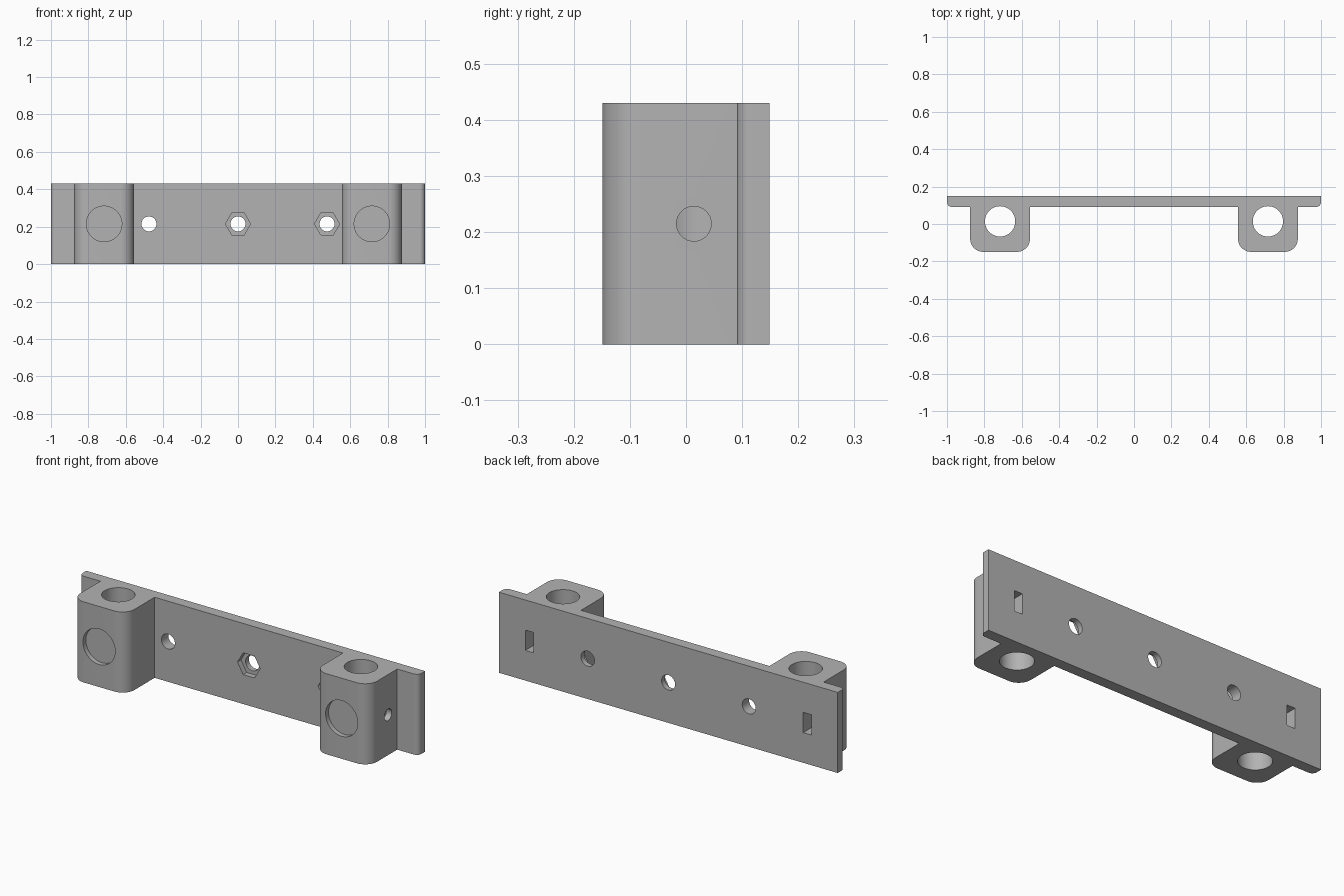
import bpy, bmesh, math
from mathutils import Matrix

cube = bpy.data.objects.get("Cube")
if cube:
    bpy.data.objects.remove(cube, do_unlink=True)

HEIGHT = 0.43
MID = HEIGHT / 2
BACK, PLATE_FRONT, BLOCK_FRONT = 0.149, 0.091, -0.149
BLOCK_X, BLOCK_HALF = 0.716, 0.16
BORE_Y = 0.014

grey = bpy.data.materials.new("plain_grey")
grey.use_nodes = True
colour = (0.45, 0.45, 0.45, 1)
grey.diffuse_color = colour
grey.node_tree.nodes["Principled BSDF"].inputs["Base Color"].default_value = colour


def add_object(name, bm):
    mesh = bpy.data.meshes.new(name)
    bmesh.ops.recalc_face_normals(bm, faces=bm.faces)
    bm.to_mesh(mesh)
    bm.free()
    mesh.materials.append(grey)
    obj = bpy.data.objects.new(name, mesh)
    bpy.context.collection.objects.link(obj)
    return obj


def arc(cx, cy, r, start, steps=10):
    """Quarter circle, anticlockwise from the start angle in degrees."""
    angles = [math.radians(start + 90 * i / steps) for i in range(steps + 1)]
    return [(cx + r * math.cos(a), cy + r * math.sin(a)) for a in angles]


def cylinder(name, radius, depth, centre, axis="Z", sides=48, turn=0):
    bm = bmesh.new()
    bmesh.ops.create_cone(bm, cap_ends=True, segments=sides,
                          radius1=radius, radius2=radius, depth=depth)
    spin = {"X": Matrix.Rotation(math.pi / 2, 4, "Y"),
            "Y": Matrix.Rotation(math.pi / 2, 4, "X"),
            "Z": Matrix.Identity(4)}[axis]
    bm.transform(Matrix.Translation(centre) @ spin @ Matrix.Rotation(turn, 4, "Z"))
    return add_object(name, bm)


def box(name, size, centre):
    bm = bmesh.new()
    bmesh.ops.create_cube(bm, size=1)
    bm.transform(Matrix.Translation(centre) @ Matrix.Diagonal((*size, 1)))
    return add_object(name, bm)


# Bracket body: plan outline of plate and two rounded blocks, extruded upwards
r_block, r_plate = 0.07, 0.027
inner, outer = BLOCK_X - BLOCK_HALF, BLOCK_X + BLOCK_HALF
half = [(inner, PLATE_FRONT)]
half += arc(inner + r_block, BLOCK_FRONT + r_block, r_block, 180)
half += arc(outer - r_block, BLOCK_FRONT + r_block, r_block, 270)
half += [(outer, PLATE_FRONT)]
half += arc(1 - r_plate, PLATE_FRONT + r_plate, r_plate, 270)
half += [(1, BACK)]
outline = half + [(-x, y) for x, y in reversed(half)]

bm = bmesh.new()
base = bm.faces.new([bm.verts.new((x, y, 0)) for x, y in outline])
top = bmesh.ops.extrude_face_region(bm, geom=[base])
bmesh.ops.translate(bm, vec=(0, 0, HEIGHT),
                    verts=[v for v in top["geom"] if isinstance(v, bmesh.types.BMVert)])
body = add_object("bracket_body", bm)

cutters = []
for side in (-1, 1):
    x = side * BLOCK_X
    # Vertical rod bore and shallow round recess on the block front
    cutters.append(cylinder("rod_bore", 0.081, HEIGHT + 0.2, (x, BORE_Y, MID), sides=64))
    cutters.append(cylinder("front_recess", 0.095, 0.05, (x, BLOCK_FRONT, MID), "Y", 64))
    # Set screw hole from the outer side, with its nut slot from the back
    cutters.append(cylinder("set_screw_hole", 0.031, 0.24,
                            (side * (BLOCK_X + 0.15), BORE_Y, MID), "X", 32))
    slot_front = BORE_Y - 0.06
    cutters.append(box("nut_slot", (0.048, 0.2 - slot_front, 0.108),
                       (side * 0.82, (0.2 + slot_front) / 2, MID)))

# Plate screw holes with hexagonal nut pockets at the front
for x in (-0.476, 0, 0.476):
    cutters.append(cylinder("plate_screw_hole", 0.04, 0.3, (x, 0.12, MID), "Y", 32))
    cutters.append(cylinder("hex_pocket", 0.067, 0.06, (x, PLATE_FRONT, MID), "Y", 6,
                            math.pi / 2))

bpy.context.view_layer.objects.active = body
for cutter in cutters:
    cutter.hide_render = True
    cut = body.modifiers.new(cutter.name, "BOOLEAN")
    cut.operation = "DIFFERENCE"
    cut.solver = "EXACT"
    cut.object = cutter
    bpy.ops.object.modifier_apply(modifier=cut.name)
for cutter in cutters:
    bpy.data.objects.remove(cutter, do_unlink=True)

# Smooth the curved walls, keep the edges crisp
bpy.ops.object.select_all(action="DESELECT")
body.select_set(True)
bpy.ops.object.shade_smooth_by_angle(angle=math.radians(30))
